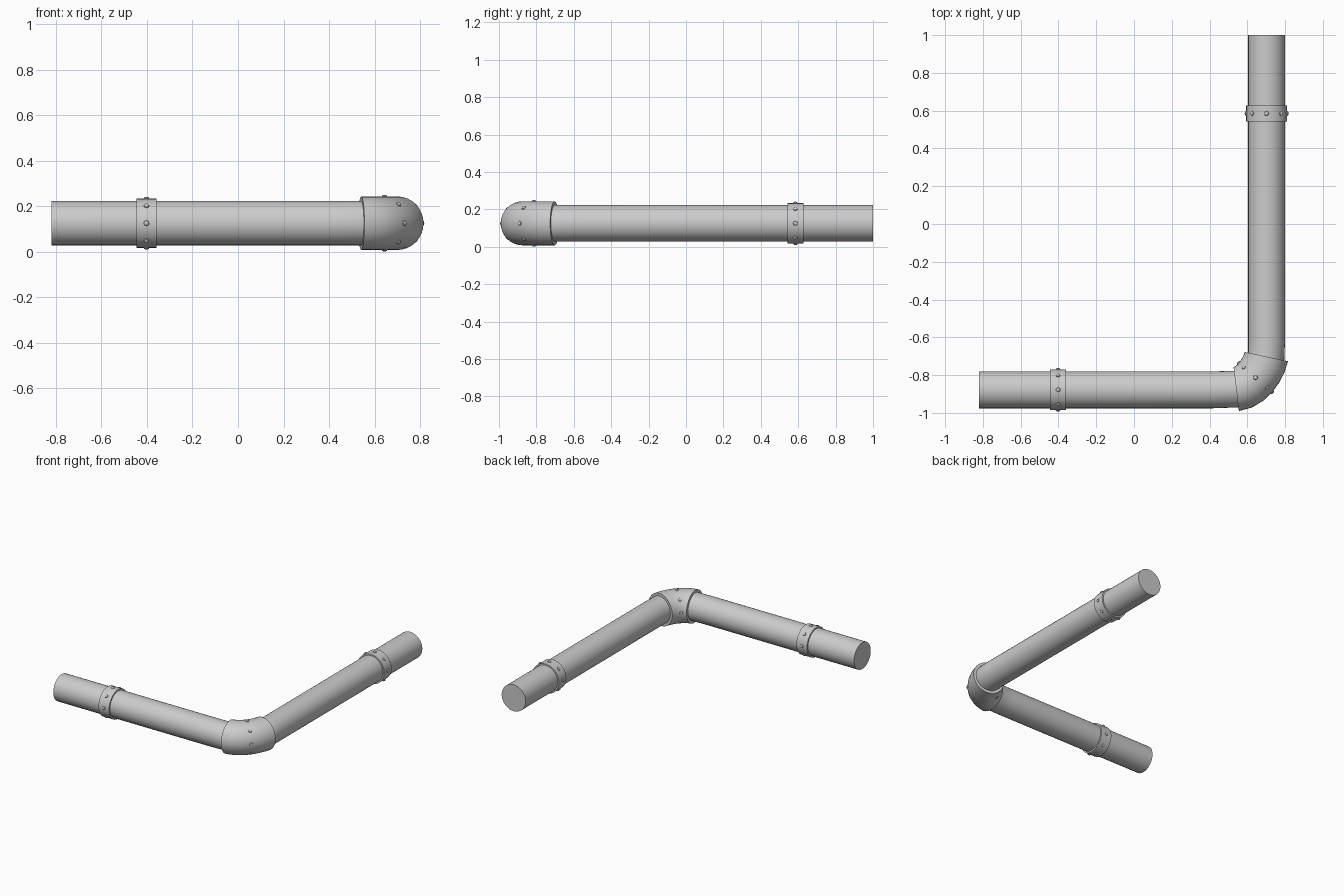
import bpy, bmesh, math
from mathutils import Vector, Matrix

if "Cube" in bpy.data.objects:
    bpy.data.objects.remove(bpy.data.objects["Cube"])

Z = 0.125
UP = Vector((0, 0, 1))
SIDES = 32


def finish(name, bm):
    bmesh.ops.recalc_face_normals(bm, faces=bm.faces)
    me = bpy.data.meshes.new(name)
    bm.to_mesh(me)
    bm.free()
    ob = bpy.data.objects.new(name, me)
    bpy.context.collection.objects.link(ob)
    bpy.context.view_layer.objects.active = ob
    ob.select_set(True)
    bpy.ops.object.shade_smooth_by_angle(angle=math.radians(30))
    ob.select_set(False)
    return ob


def sweep(name, path, radius):
    """Capped tube along a list of (point, tangent) lying in the ground plane."""
    bm = bmesh.new()
    rings = []
    for p, t in path:
        side = t.cross(UP).normalized()
        rings.append([bm.verts.new(p + radius * (side * math.cos(a) + UP * math.sin(a)))
                      for a in (2 * math.pi * i / SIDES for i in range(SIDES))])
    for r, s in zip(rings, rings[1:]):
        for i in range(SIDES):
            j = (i + 1) % SIDES
            bm.faces.new((r[i], r[j], s[j], s[i]))
    bm.faces.new(rings[0])
    bm.faces.new(rings[-1])
    return finish(name, bm)


def rivets(name, centre, axis, radius):
    """Eight flattened domes around a ring."""
    bm = bmesh.new()
    side = axis.cross(UP).normalized()
    for k in range(8):
        a = k * math.pi / 4
        out = side * math.cos(a) + UP * math.sin(a)
        rot = out.to_track_quat('Z', 'Y').to_matrix().to_4x4()
        m = Matrix.Translation(centre + out * radius) @ rot @ Matrix.Diagonal((1, 1, 0.65, 1))
        bmesh.ops.create_uvsphere(bm, u_segments=8, v_segments=6, radius=0.0125, matrix=m)
    return finish(name, bm)


# Bend centreline: a cubic curve between the elbow mouths
t0 = Vector((math.cos(math.radians(7)), math.sin(math.radians(7)), 0))
t1 = Vector((math.cos(math.radians(78)), math.sin(math.radians(78)), 0))
p0, p3 = Vector((0.541, -0.874, Z)), Vector((0.70, -0.702, Z))
p1, p2 = p0 + t0 * 0.078, p3 - t1 * 0.078
bend = []
for i in range(7):
    u = i / 6
    v = 1 - u
    p = p0 * v**3 + p1 * 3 * v * v * u + p2 * 3 * v * u * u + p3 * u**3
    t = ((p1 - p0) * v * v + (p2 - p1) * 2 * v * u + (p3 - p2) * u * u).normalized()
    bend.append((p, t))

X, Y = Vector((1, 0, 0)), Vector((0, 1, 0))

# Main bent pipe
sweep("pipe", [(Vector((-0.82, -0.878, Z)), X), (Vector((0.42, -0.878, Z)), X)] + bend
      + [(Vector((0.702, -0.62, Z)), Y), (Vector((0.702, 1.0, Z)), Y)], 0.0975)

# Elbow sleeve with its rivets
sweep("elbow_sleeve", bend, 0.1175)
rivets("elbow_rivets", bend[3][0], bend[3][1], 0.1168)

# Riveted coupling bands on each leg
for tag, c, ax in (("left", Vector((-0.402, -0.878, Z)), X),
                   ("back", Vector((0.702, 0.585, Z)), Y)):
    sweep(tag + "_band", [(c - ax * 0.043, ax), (c + ax * 0.043, ax)], 0.108)
    rivets(tag + "_band_rivets", c, ax, 0.108)
